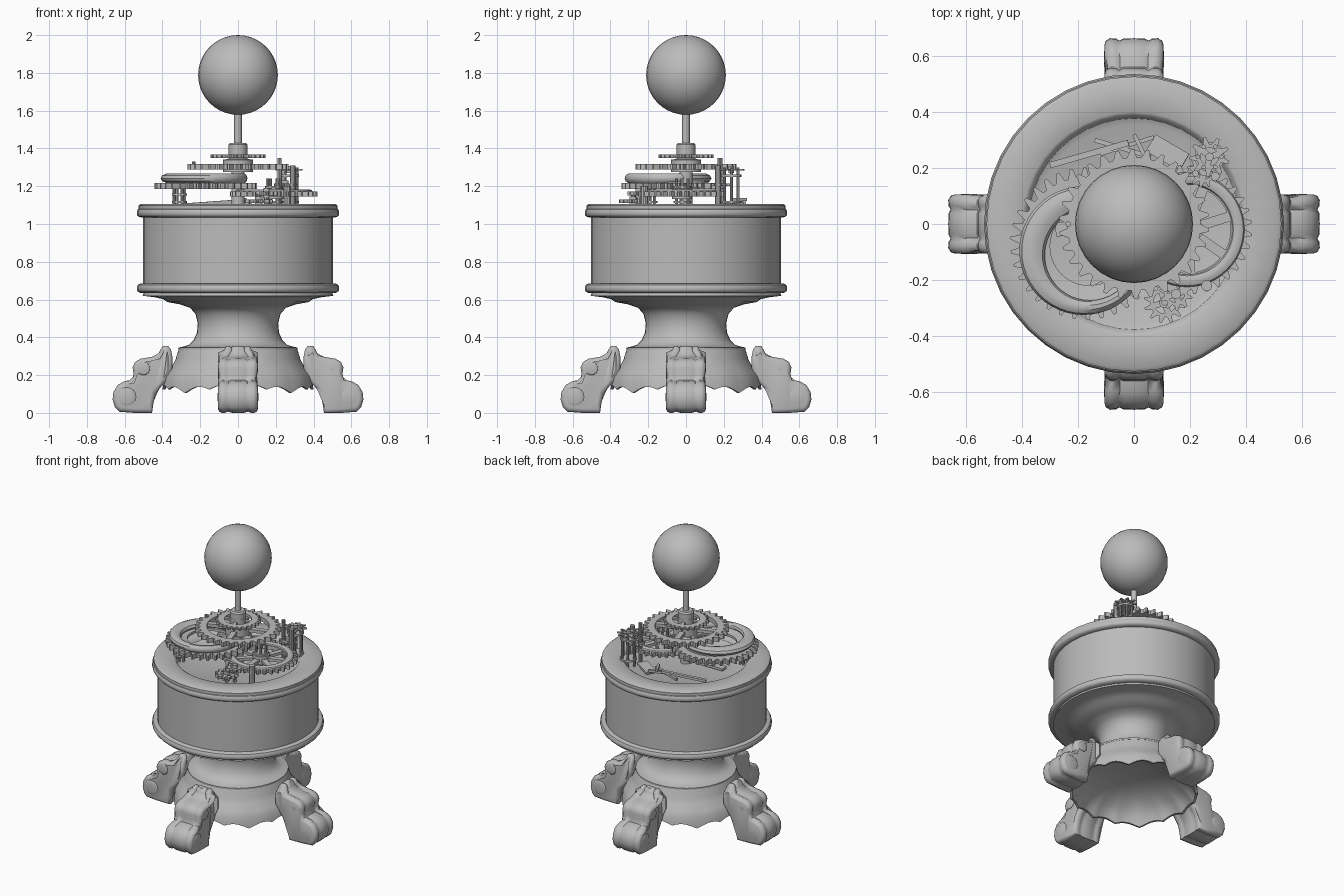
import bpy, bmesh, math
from math import sin, cos, pi, radians
from mathutils import Vector, Matrix

if "Cube" in bpy.data.objects:
    bpy.data.objects.remove(bpy.data.objects["Cube"])

grey = bpy.data.materials.new("plain grey")
grey.diffuse_color = (0.5, 0.5, 0.5, 1)
grey.use_nodes = True
grey.node_tree.nodes["Principled BSDF"].inputs["Base Color"].default_value = grey.diffuse_color


def finish(name, bm, loc=(0, 0, 0), angle=35):
    bmesh.ops.recalc_face_normals(bm, faces=bm.faces)
    me = bpy.data.meshes.new(name)
    bm.to_mesh(me)
    bm.free()
    ob = bpy.data.objects.new(name, me)
    ob.location = loc
    me.materials.append(grey)
    bpy.context.collection.objects.link(ob)
    for o in bpy.context.selected_objects:
        o.select_set(False)
    bpy.context.view_layer.objects.active = ob
    ob.select_set(True)
    bpy.ops.object.shade_smooth_by_angle(angle=radians(angle))
    return ob


def loft(bm, loops, closed=False, caps=False):
    """Skin a list of equal-length closed loops of points."""
    rows = [[bm.verts.new(p) for p in lp] for lp in loops]
    n = len(rows[0])
    pairs = list(zip(rows, rows[1:])) + ([(rows[-1], rows[0])] if closed else [])
    for a, b in pairs:
        for i in range(n):
            j = (i + 1) % n
            bm.faces.new((a[i], a[j], b[j], b[i]))
    if caps:
        bm.faces.new(rows[0])
        bm.faces.new(rows[-1])


def lathe(name, prof, segs=40, loc=(0, 0, 0), closed=False, edge=None, angle=35):
    """Revolve (r, z) points; edge(angle, z) may shift z."""
    bm = bmesh.new()
    angs = [2 * pi * i / segs for i in range(segs)]
    loft(bm, [[(r * cos(a), r * sin(a), edge(a, z) if edge else z) for a in angs] for r, z in prof], closed)
    bmesh.ops.remove_doubles(bm, verts=bm.verts, dist=1e-5)
    return finish(name, bm, loc, angle)


def rod(bm, x, y, z0, z1, r, segs=10):
    bmesh.ops.create_cone(bm, cap_ends=True, segments=segs, radius1=r, radius2=r, depth=z1 - z0,
                          matrix=Matrix.Translation((x, y, (z0 + z1) / 2)))


def bar(bm, p, q, w, h):
    p, q = Vector(p), Vector(q)
    d = q - p
    m = (Matrix.Translation((p + q) / 2) @ d.to_track_quat('X', 'Z').to_matrix().to_4x4()
         @ Matrix.Diagonal((d.length, w, h, 1)))
    bmesh.ops.create_cube(bm, size=1, matrix=m)


def gear(name, c, z0, z1, r, teeth, tooth, inner, spokes=0, hub=0.03, wide=0.022):
    """Toothed ring with spokes and a hub."""
    bm = bmesh.new()
    pts = []
    for t in range(teeth):
        for f, k in ((0, 0), (0.3, 0), (0.5, 1), (0.7, 1)):
            pts.append((2 * pi * (t + f) / teeth, r - tooth * (1 - k)))
    out = lambda z: [(q * cos(a), q * sin(a), z) for a, q in pts]
    inn = lambda z: [(inner * cos(a), inner * sin(a), z) for a, q in pts]
    loft(bm, [out(z0), out(z1), inn(z1), inn(z0)], closed=True)
    zm, h = (z0 + z1) / 2, (z1 - z0) * 0.7
    for s in range(spokes):
        a = 2 * pi * s / spokes + 0.3
        e = inner + 0.006
        bar(bm, (0, 0, zm), (e * cos(a), e * sin(a), zm), wide, h)
    if spokes:
        rod(bm, 0, 0, z0 - 0.012, z1 + 0.016, hub, 16)
    return finish(name, bm, (c[0], c[1], 0), 25)


def ring(name, c, outer, w, dw, h, turn=2.6):
    """Rounded ring whose band is widest towards the turn angle."""
    bm = bmesh.new()
    loops = []
    for i in range(48):
        a = 2 * pi * i / 48
        k = w + dw * cos(a - turn)
        loops.append([((outer - k + k * cos(b)) * cos(a), (outer - k + k * cos(b)) * sin(a), h * sin(b))
                      for b in [2 * pi * j / 10 for j in range(10)]])
    loft(bm, loops, closed=True)
    return finish(name, bm, c)


# ---- pedestal: underside of the drum, waisted neck, soft ledge
lathe("pedestal_neck", [(0, 0.63), (0.5, 0.635), (0.505, 0.62), (0.44, 0.612), (0.395, 0.602), (0.375, 0.587),
                        (0.31, 0.575), (0.255, 0.557), (0.225, 0.525), (0.213, 0.475), (0.217, 0.425),
                        (0.235, 0.385), (0.257, 0.362), (0.285, 0.352), (0.315, 0.346), (0.315, 0.335),
                        (0.2, 0.31), (0, 0.31)], angle=60)


# ---- domed skirt with a scalloped lower edge
def scallop(a, z):
    k = max(0, min(1, (0.22 - z) / 0.09))
    return z + k * (0.022 * abs(sin(a * 8)) - 0.02 * abs(sin(2 * a)) ** 8)


lathe("scalloped_skirt", [(0, 0.335), (0.312, 0.338), (0.318, 0.325), (0.33, 0.285), (0.347, 0.25), (0.375, 0.215),
                          (0.393, 0.175), (0.399, 0.125), (0.385, 0.125), (0.365, 0.165), (0.33, 0.205),
                          (0.27, 0.245), (0.18, 0.275), (0.08, 0.29), (0, 0.293)], 128, edge=scallop)

# ---- drum body with a moulded rim at each end
lathe("drum", [(0, 0.64), (0.504, 0.64), (0.504, 1.05), (0, 1.05)], 40)
for nm, z, h in (("lower_rim", 0.635, 0.05), ("upper_rim", 1.035, 0.05)):
    lathe(nm, [(0.45, z), (0.515, z), (0.53, z + 0.006), (0.536, z + h * 0.3), (0.536, z + h * 0.6),
               (0.53, z + h * 0.85), (0.515, z + h), (0.45, z + h)], 40, closed=True)
lathe("top_tray", [(0.527, 1.07), (0.527, 1.098), (0.515, 1.106), (0.40, 1.106), (0.39, 1.10), (0.378, 1.08),
                   (0.355, 1.07), (0, 1.07)], 40)

# ---- four scroll legs
LEG = [(0.348, 0.30), (0.355, 0.335), (0.37, 0.355), (0.40, 0.353), (0.413, 0.33), (0.425, 0.305),
       (0.465, 0.295), (0.515, 0.287), (0.545, 0.27), (0.558, 0.24), (0.553, 0.205), (0.562, 0.175),
       (0.60, 0.168), (0.637, 0.148), (0.66, 0.11), (0.664, 0.07), (0.652, 0.03), (0.628, 0.006),
       (0.55, 0), (0.455, 0), (0.448, 0.05), (0.435, 0.10), (0.41, 0.135), (0.375, 0.17), (0.348, 0.22)]
# width station, inward offset: gives three shallow rounded lobes
LOBES = [(0.105, 0.022), (0.1, 0.008), (0.085, 0), (0.065, 0.001), (0.052, 0.008), (0.038, 0.001), (0, 0)]
LOBES += [(-w, o) for w, o in reversed(LOBES[:-1])]


def inset(pts, d):
    res = []
    for i, p in enumerate(pts):
        t = (Vector(pts[(i + 1) % len(pts)]) - Vector(pts[i - 1])).normalized()
        res.append((p[0] + d * t.y, max(0, p[1] - d * t.x)))
    return res


def girth(z):
    # tucked in at the top tab and at the waist above the scroll
    return (1 if z < 0.325 else 0.68) * (1 - 0.1 * math.exp(-((z - 0.185) / 0.02) ** 2))


for k, side in enumerate(("right", "back", "left", "front")):
    bm = bmesh.new()
    loft(bm, [[(x, w * girth(z), z) for x, z in inset(LEG, o)] for w, o in LOBES], caps=True)
    bmesh.ops.triangulate(bm, faces=[f for f in bm.faces if len(f.verts) > 4])
    for s in (-1, 1):  # scroll eyes
        for x, z, r in ((0.59, 0.085, 0.05), (0.5, 0.235, 0.035)):
            bmesh.ops.create_uvsphere(bm, u_segments=16, v_segments=8, radius=r,
                                      matrix=Matrix.Translation((x, s * 0.1, z)) @ Matrix.Diagonal((1, 0.16, 1, 1)))
    ob = finish(side + "_leg", bm, angle=55)
    ob.rotation_euler.z = k * pi / 2

# ---- central column, rod and ball
lathe("centre_column", [(0, 1.07), (0.035, 1.07), (0.035, 1.31), (0.08, 1.32), (0.08, 1.34), (0.045, 1.345),
                        (0.045, 1.38), (0.05, 1.385), (0.05, 1.42), (0.042, 1.43), (0.02, 1.43), (0.02, 1.6),
                        (0, 1.6)], 24)
bm = bmesh.new()
bmesh.ops.create_uvsphere(bm, u_segments=32, v_segments=20, radius=0.211)
finish("ball", bm, (0, 0, 1.789))

# ---- gear train
gear("crown_gear", (0, 0), 1.350, 1.368, 0.145, 24, 0.02, 0.085, 4, 0.05)
gear("main_gear", (0, 0), 1.288, 1.318, 0.268, 30, 0.03, 0.195, 4, 0.08, 0.035)
gear("left_gear", (-0.17, -0.07), 1.184, 1.218, 0.272, 34, 0.034, 0.195)
gear("right_gear", (0.19, -0.02), 1.145, 1.172, 0.232, 32, 0.026, 0.155, 7, 0.055, 0.035)
gear("low_centre_gear", (0, 0), 1.192, 1.217, 0.10, 16, 0.018, 0.05, 3)
gear("front_pinion", (0.11, -0.28), 1.11, 1.13, 0.075, 12, 0.022, 0.04, 4, 0.02)
gear("front_upper_pinion", (0.15, -0.25), 1.152, 1.172, 0.06, 10, 0.018, 0.03, 4, 0.018)
gear("tower_gear", (0.27, 0.24), 1.283, 1.291, 0.072, 9, 0.026, 0.032, 3, 0.015)
gear("tower_low_gear", (0.25, 0.19), 1.20, 1.215, 0.06, 12, 0.018, 0.03, 3, 0.018)

# ---- rounded rings lying on the gears
ring("eccentric_ring", (-0.18, -0.095, 1.242), 0.23, 0.034, 0.014, 0.026)
ring("right_gear_ring", (0.19, -0.02, 1.172), 0.205, 0.022, 0, 0.012)
lathe("inner_ring", [(0.14, 1.205), (0.20, 1.205), (0.20, 1.235), (0.14, 1.222)], 40, (-0.16, -0.08, 0), True)

# ---- lantern pinions: rings of thin pillars
for nm, x, y, z0, z1, r in (("tower_pillars", 0.27, 0.24, 1.07, 1.30, 0.042),
                            ("left_pillars", -0.31, -0.19, 1.07, 1.20, 0.028),
                            ("right_pillars", 0.19, -0.02, 1.07, 1.24, 0.035)):
    bm = bmesh.new()
    for i in range(6):
        a = i * pi / 3
        rod(bm, x + r * cos(a), y + r * sin(a), z0, z1, 0.008, 8)
    for z in (z0 + 0.04, z1 - 0.05):
        rod(bm, x, y, z, z + 0.012, r + 0.012, 16)
    finish(nm, bm)

# ---- posts and loose levers around the train
bm = bmesh.new()
for x, y, z0, z1, r in ((0.29, 0.17, 1.07, 1.31, 0.016), (0.22, 0.18, 1.07, 1.35, 0.012),
                        (-0.235, 0.0, 1.29, 1.33, 0.01), (0.26, -0.22, 1.07, 1.2, 0.02),
                        (0.11, -0.28, 1.07, 1.16, 0.012), (0.15, -0.25, 1.07, 1.19, 0.012)):
    rod(bm, x, y, z0, z1, r)
finish("posts", bm)
bm = bmesh.new()
for p, q, w in (((-0.3, 0.21, 1.10), (-0.02, 0.29, 1.12), 0.022), ((-0.14, 0.3, 1.10), (0.06, 0.24, 1.11), 0.016),
                ((-0.12, 0.25, 1.11), (0.07, 0.31, 1.11), 0.014), ((0.0, 0.32, 1.13), (0.04, 0.24, 1.13), 0.014),
                ((0.06, 0.29, 1.09), (0.18, 0.22, 1.10), 0.07), ((-0.28, -0.02, 1.09), (0.0, 0.0, 1.1), 0.05)):
    bar(bm, p, q, w, 0.016)
finish("levers", bm)
